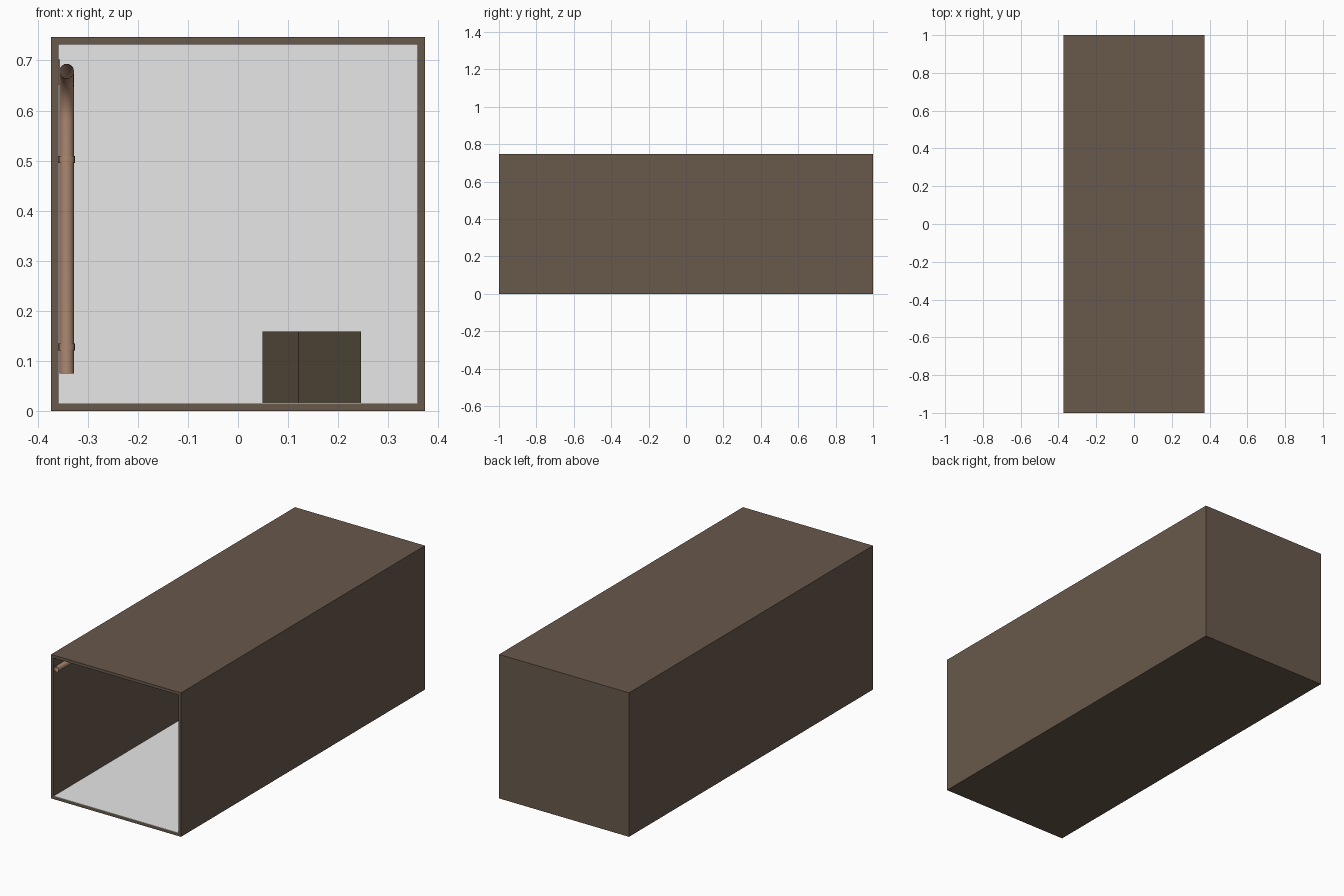
import bpy, bmesh, math
from mathutils import Vector

if "Cube" in bpy.data.objects:
    bpy.data.objects.remove(bpy.data.objects["Cube"])


def mat(name, rgb):
    m = bpy.data.materials.new(name)
    m.diffuse_color = (*rgb, 1)
    m.use_nodes = True
    m.node_tree.nodes["Principled BSDF"].inputs["Base Color"].default_value = m.diffuse_color
    return m


BROWN = mat("wall_brown", (0.14, 0.10, 0.072))
GRAY = mat("pale_gray", (0.8, 0.8, 0.8))
COPPER = mat("pipe_copper", (0.42, 0.25, 0.17))
OLIVE = mat("crate_olive", (0.10, 0.08, 0.05))


def box(name, lo, hi, m, rot=0.0):
    lo, hi = Vector(lo), Vector(hi)
    bm = bmesh.new()
    bmesh.ops.create_cube(bm, size=1)
    bmesh.ops.scale(bm, vec=hi - lo, verts=bm.verts)
    me = bpy.data.meshes.new(name)
    bm.to_mesh(me)
    bm.free()
    me.materials.append(m)
    ob = bpy.data.objects.new(name, me)
    ob.location = (lo + hi) / 2
    ob.rotation_euler.z = rot
    bpy.context.collection.objects.link(ob)
    return ob


def tube(name, pts, r, m):
    cu = bpy.data.curves.new(name, 'CURVE')
    cu.dimensions = '3D'
    cu.bevel_depth = r
    cu.bevel_resolution = 6
    sp = cu.splines.new('POLY')
    sp.points.add(len(pts) - 1)
    for p, co in zip(sp.points, pts):
        p.co = (*co, 1)
    sp.use_smooth = True
    cu.materials.append(m)
    ob = bpy.data.objects.new(name, cu)
    bpy.context.collection.objects.link(ob)
    return ob


W, H, T = 0.373, 0.747, 0.015   # half width, height, wall thickness

# corridor shell, open at the front
box("floor_slab", (-W, -1, 0), (W, 1, T - 0.001), BROWN)
box("ceiling", (-W, -1, H - T), (W, 1, H), BROWN)
for side, s in (("left", -1), ("right", 1)):
    a, b = sorted((s * W, s * (W - T)))
    box(side + "_wall", (a, -1, T - 0.001), (b, 1, H - T), BROWN)
box("back_wall", (T - W, 1 - T, T - 0.001), (W - T, 1, H - T), BROWN)

# pale linings on the floor and the end wall
box("floor_lining", (T - W, -1, T - 0.001), (W - T, 1 - T, T + 0.001), GRAY)
box("end_lining", (T - W, 1 - T - 0.002, T + 0.001), (W - T, 1 - T, H - T), GRAY)

# pipe: along the left wall, then an elbow down
PX, PZ, PY, R, BEND = -0.342, 0.679, 0.6, 0.0145, 0.10
path = [(PX, -1.0, PZ)]
for i in range(13):
    a = math.radians(90 * i / 12)
    path.append((PX, PY - BEND + BEND * math.sin(a), PZ - BEND + BEND * math.cos(a)))
path.append((PX, PY, 0.075))
tube("pipe", path, R, COPPER)
tube("pipe_bore", [(PX, -1.0, PZ), (PX, -0.9, PZ)], R - 0.002, COPPER)

# clamp rings on the drop
for i, z in enumerate((0.128, 0.502)):
    ring = tube(f"pipe_ring_{i}", [(PX, PY, z - 0.007), (PX, PY, z + 0.007)], R + 0.0018, COPPER)
    ring.data.use_fill_caps = True

# wall plates behind the horizontal run
for i, y in enumerate((-0.5, 0.2)):
    box(f"pipe_bracket_{i}", (T - W, y - 0.01, 0.652), (T - W + 0.003, y + 0.01, 0.702), COPPER)

# turned crate on the floor
CX, CY, S = 0.147, 0.4, 0.072
box("crate", (CX - S, CY - S, 0.016), (CX + S, CY + S, 0.159), OLIVE, math.radians(30))
